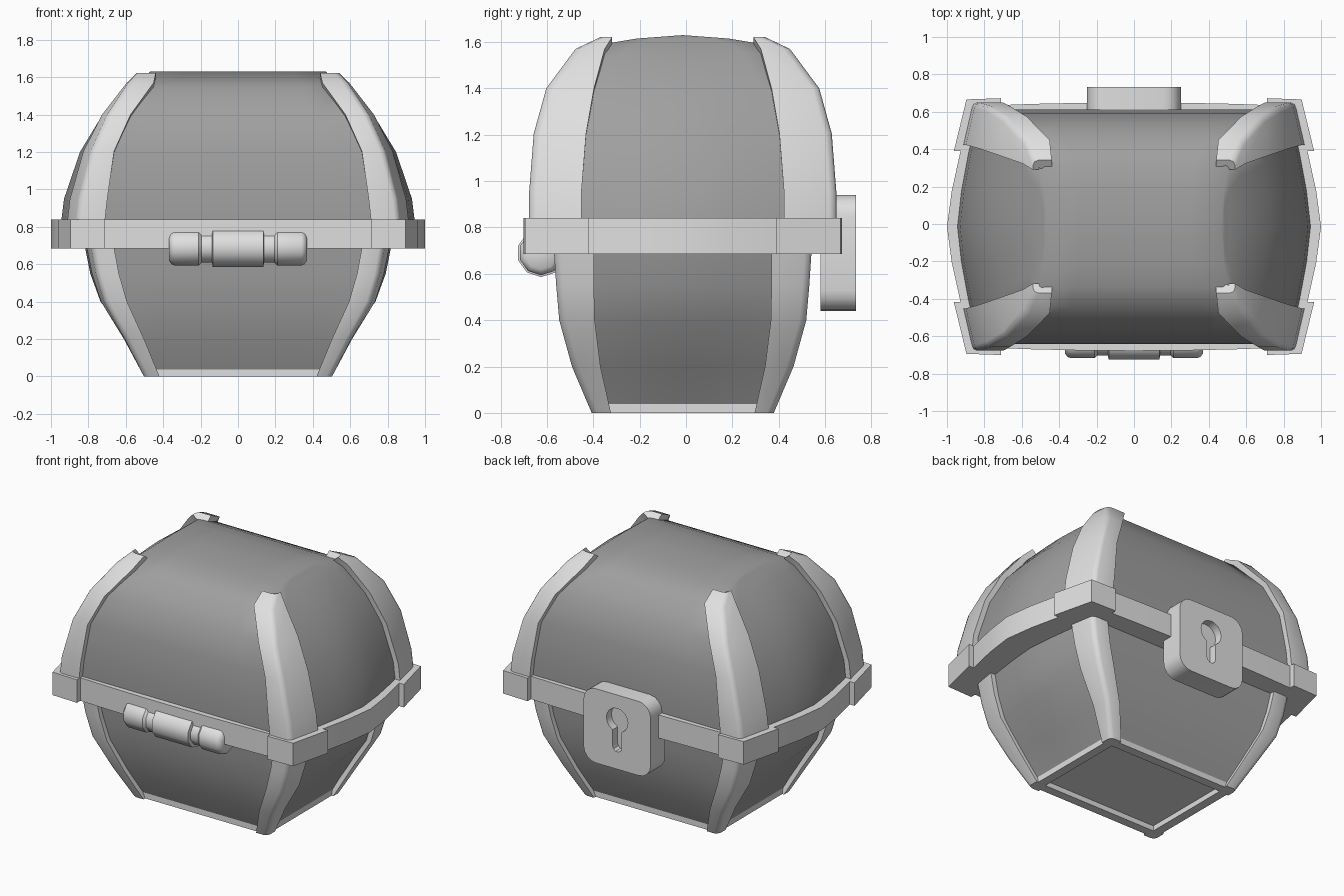
import bpy, bmesh, math

cube = bpy.data.objects.get("Cube")
if cube:
    bpy.data.objects.remove(cube, do_unlink=True)

CY = -0.014      # chest centre in depth


def material(name, v):
    m = bpy.data.materials.new(name)
    m.use_nodes = True
    m.diffuse_color = (v, v, v, 1)
    m.node_tree.nodes["Principled BSDF"].inputs["Base Color"].default_value = (v, v, v, 1)
    return m


DARK = material("dark grey panel", 0.35)
LIGHT = material("light grey trim", 0.74)


def smooth(ob, angle):
    bpy.ops.object.select_all(action="DESELECT")
    ob.select_set(True)
    bpy.context.view_layer.objects.active = ob
    bpy.ops.object.shade_smooth_by_angle(angle=math.radians(angle))


def finish(name, bm, mat, angle=50):
    bmesh.ops.remove_doubles(bm, verts=bm.verts, dist=0.0005)
    bmesh.ops.recalc_face_normals(bm, faces=bm.faces)
    me = bpy.data.meshes.new(name)
    bm.to_mesh(me)
    bm.free()
    me.materials.append(mat)
    ob = bpy.data.objects.new(name, me)
    bpy.context.collection.objects.link(ob)
    smooth(ob, angle)
    return ob


def loft(bm, rings):
    rows = [[bm.verts.new(p) for p in r] for r in rings]
    n = len(rows[0])
    for a, b in zip(rows, rows[1:]):
        for i in range(n):
            j = (i + 1) % n
            bm.faces.new((a[i], a[j], b[j], b[i]))
    bm.faces.new(rows[0])
    bm.faces.new(rows[-1])


def end_x(hx, k, t):
    return hx * (1 - k * abs(t) ** 1.4)


def section(z, hx, hy, k, bow):
    """Rectangle outline with bowed sides."""
    cx, cy = hx * (1 - k), hy * (1 - bow)
    steps = [-1, -0.62, -0.3, 0, 0.3, 0.62]
    ring = [(s * cx, CY - hy * (1 - bow * s * s), z) for s in steps]
    ring += [(end_x(hx, k, s), CY + s * cy, z) for s in steps]
    return ring + [(-x, 2 * CY - y, z) for x, y, z in ring]


def shell(name, levels, mat, angle, bow=0):
    bm = bmesh.new()
    loft(bm, [section(*lv[:4], bow) for lv in levels])
    return finish(name, bm, mat, angle)


def corner_trim(name, levels, off, chamfer, bow=0):
    """Angle strips wrapping all four corners; a level adds both widths and a lift."""
    for sx, side in ((1, "left"), (-1, "right")):
        for sy, end in ((-1, "front"), (1, "back")):
            bm = bmesh.new()
            rings = []
            for z, hx, hy, k, w1, w2, lift in levels:
                cx, cy = hx * (1 - k), hy * (1 - bow)
                ax, ey = cx - w1, cy - w2
                ay = hy * (1 - bow * (ax / cx) ** 2)
                ex = end_x(hx, k, ey / cy)
                outer = [(ax, ay + off), (cx + off - chamfer, cy + off),
                         (cx + off - chamfer * 0.3, cy + off - chamfer * 0.3),
                         (cx + off, cy + off - chamfer), (ex + off, ey)]
                inner = [(ex - 0.03, ey), (cx - 0.03, cy - 0.03), (ax, ay - 0.03)]
                rings.append([(sx * x, CY + sy * y, z + lift) for x, y in outer]
                             + [(sx * x, CY + sy * y, z - lift) for x, y in inner])
            loft(bm, rings)
            finish(f"{name}_{end}_{side}", bm, LIGHT)


# Lid and its corner straps: z, half width, half depth, bow, strap widths, lift
lid = [(0.83, 0.945, 0.627, 0.12, 0.12, 0.19, 0),
       (0.95, 0.93, 0.627, 0.12, 0.12, 0.19, 0),
       (1.2, 0.845, 0.607, 0.11, 0.09, 0.19, 0.005),
       (1.39, 0.73, 0.553, 0.09, 0.09, 0.17, 0.01),
       (1.55, 0.58, 0.427, 0.05, 0.10, 0.09, 0.02),
       (1.595, 0.515, 0.32, 0.02, 0.065, 0.015, 0.026)]
shell("lid", lid + [(1.615, 0.487, 0.2, 0.01), (1.63, 0.468, 0, 0)], DARK, 60)
corner_trim("lid_strap", lid, 0.036, 0.03)

# Lower body and its corner straps
base = [(0.0, 0.47, 0.36, 0, 0.05, 0.05, 0),
        (0.2, 0.59, 0.445, 0.03, 0.07, 0.09, 0),
        (0.4, 0.735, 0.50, 0.07, 0.09, 0.12, 0),
        (0.55, 0.79, 0.513, 0.08, 0.09, 0.13, 0),
        (0.7, 0.82, 0.523, 0.08, 0.09, 0.14, 0)]
shell("lower_body", [(0.038, 0.49, 0.375, 0)] + base[1:], DARK, 40)
corner_trim("body_strap", base, 0.033, 0.03)

# Rim with corner blocks
rim = [(z, 1.0, 0.664, 0.14, 0.15, 0.24, 0) for z in (0.685, 0.84)]
shell("rim", rim, LIGHT, 40, 0.03)
corner_trim("rim_corner", rim, 0.036, 0, 0.03)

# Foot frame with recessed underside panel
bm = bmesh.new()
bmesh.ops.create_cube(bm, size=1)
for v in bm.verts:
    v.co = (v.co.x * 0.98, v.co.y * 0.75 + CY, (v.co.z + 0.5) * 0.04)
under = [f for f in bm.faces if f.calc_center_median().z < 0.001]
bmesh.ops.inset_region(bm, faces=under, thickness=0.085)
bmesh.ops.inset_region(bm, faces=under, thickness=0.002)
for v in under[0].verts:
    v.co.z += 0.034
finish("foot_frame", bm, LIGHT, 30)

# Front handle: a turned bar along x
profile = [(-0.37, 0.07), (-0.355, 0.09), (-0.34, 0.096), (-0.21, 0.096),
           (-0.195, 0.082), (-0.14, 0.082), (-0.135, 0.104)]
profile += [(-x, r) for x, r in reversed(profile)]
bm = bmesh.new()
loft(bm, [[(x, -0.625 + r * math.cos(a), 0.69 + r * math.sin(a))
           for a in [math.tau * (i + 0.5) / 10 for i in range(10)]] for x, r in profile])
finish("handle", bm, LIGHT, 40)


# Back lock plate with a keyhole recess
def prism(name, outline, y0, y1):
    bm = bmesh.new()
    loft(bm, [[(x, y, z) for x, z in outline] for y in (y0, y1)])
    return finish(name, bm, LIGHT, 35)


def arc(cx, cz, r, a0, a1, n):
    angles = [math.radians(a0 + (a1 - a0) * i / n) for i in range(n + 1)]
    return [(cx + r * math.cos(a), cz + r * math.sin(a)) for a in angles]


plate = []
for i, (sx, sz) in enumerate(((1, 1), (-1, 1), (-1, -1), (1, -1))):
    plate += arc(sx * 0.16, 0.69 + sz * 0.16, 0.09, 90 * i, 90 * i + 90, 4)
lock = prism("lock_plate", plate, 0.58, 0.733)
keyhole = arc(0, 0.77, 0.08, -65, 245, 14) + arc(0, 0.59, 0.034, 180, 360, 5)
cutter = prism("keyhole_cutter", keyhole, 0.68, 0.80)
cutter.hide_render = True

cut = lock.modifiers.new("keyhole", "BOOLEAN")
cut.operation = "DIFFERENCE"
cut.solver = "EXACT"
cut.object = cutter
bpy.context.view_layer.objects.active = lock
bpy.ops.object.modifier_apply(modifier=cut.name)
bpy.data.objects.remove(cutter, do_unlink=True)
smooth(lock, 35)
